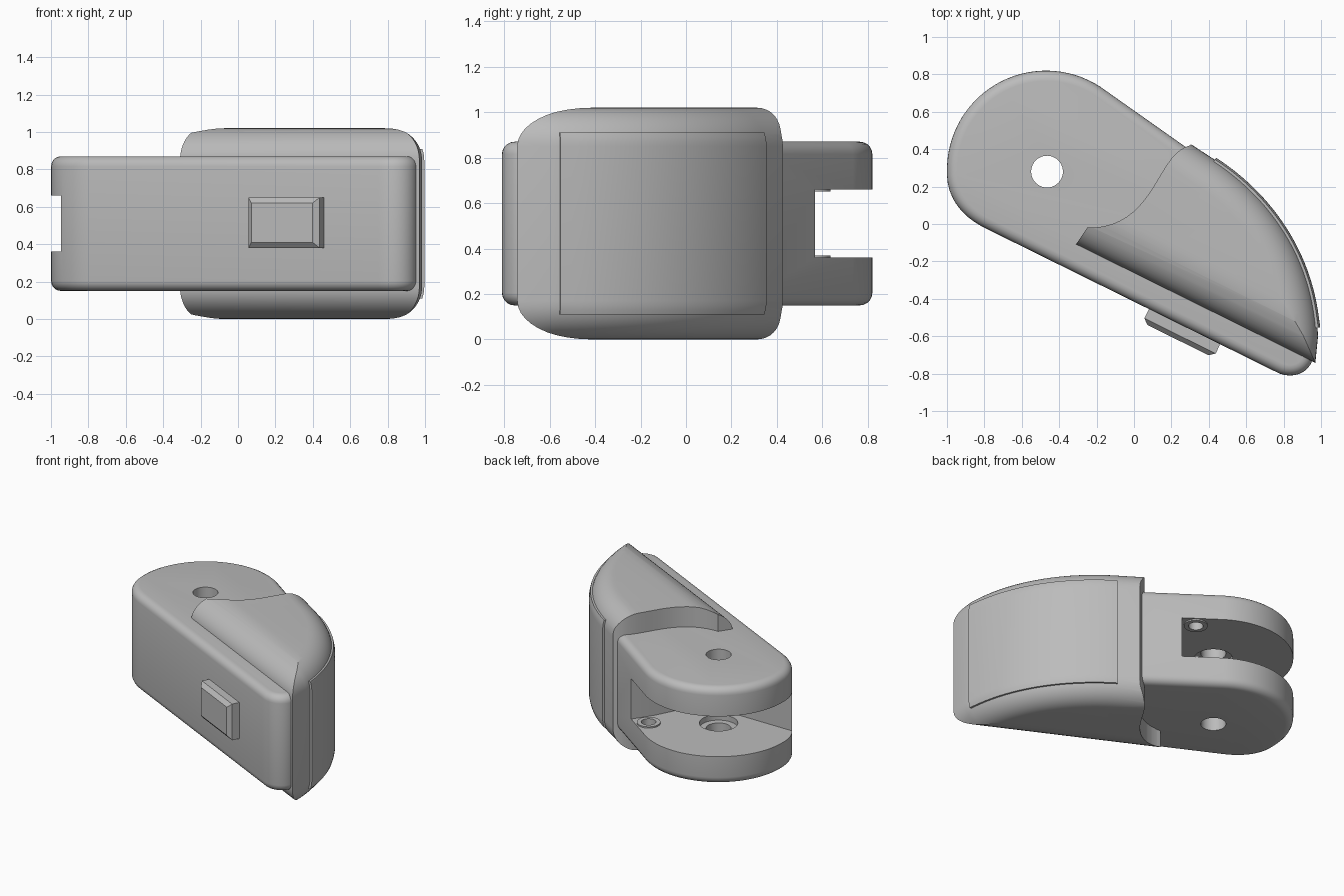
import bpy, bmesh, math
from mathutils import Vector

cube = bpy.data.objects.get("Cube")
if cube:
    bpy.data.objects.remove(cube, do_unlink=True)

grey = bpy.data.materials.new("mid grey")
grey.use_nodes = True
grey.diffuse_color = (0.5, 0.5, 0.5, 1)
grey.node_tree.nodes["Principled BSDF"].inputs["Base Color"].default_value = (0.5, 0.5, 0.5, 1)

ALONG = Vector((0.896, -0.443))    # direction of the straight front wall
OUT = Vector((-0.443, -0.896))     # outward from the front wall
MID = 0.51                         # height of the symmetry plane


def loft(name, layers, bevel=0):
    """Solid through stacked outlines; layers are (z, outline) with equal point counts."""
    bm = bmesh.new()
    rings = [[bm.verts.new((p[0], p[1], z)) for p in pts] for z, pts in layers]
    n = len(rings[0])
    for low, high in zip(rings, rings[1:]):
        for i in range(n):
            j = (i + 1) % n
            bm.faces.new((low[i], low[j], high[j], high[i]))
    bm.faces.new(rings[0][::-1])
    bm.faces.new(rings[-1])
    bmesh.ops.recalc_face_normals(bm, faces=bm.faces)
    if bevel:
        rims = [e for e in bm.edges if abs(e.verts[0].co.z - e.verts[1].co.z) < 1e-5]
        bmesh.ops.bevel(bm, geom=rims, offset=bevel, segments=5, profile=0.5, affect='EDGES')
    mesh = bpy.data.meshes.new(name)
    bm.to_mesh(mesh)
    bm.free()
    obj = bpy.data.objects.new(name, mesh)
    obj.data.materials.append(grey)
    bpy.context.collection.objects.link(obj)
    return obj


def prism(name, pts, z0, z1, bevel=0):
    return loft(name, [(z0, pts), (z1, pts)], bevel)


def activate(obj):
    bpy.ops.object.select_all(action='DESELECT')
    obj.select_set(True)
    bpy.context.view_layer.objects.active = obj


def combine(obj, tool, how):
    mod = obj.modifiers.new(how, 'BOOLEAN')
    mod.object, mod.operation, mod.solver = tool, how, 'EXACT'
    activate(obj)
    bpy.ops.object.modifier_apply(modifier=mod.name)
    bpy.data.objects.remove(tool, do_unlink=True)


def circle(x, y, r, n=40):
    return [(x + r * math.cos(math.tau * i / n), y + r * math.sin(math.tau * i / n)) for i in range(n)]


def bezier(a, b, c, d, n):
    a, b, c, d = map(Vector, (a, b, c, d))
    return [a * (1 - t) ** 3 + b * 3 * t * (1 - t) ** 2 + c * 3 * t * t * (1 - t) + d * t ** 3
            for t in (i / n for i in range(n + 1))]


def offset(pts, dist):
    """Move an open path to its left by dist."""
    out = []
    for i, p in enumerate(pts):
        d = (pts[min(i + 1, len(pts) - 1)] - pts[max(i - 1, 0)]).normalized()
        out.append(p + Vector((-d.y, d.x)) * dist)
    return out


# Curved outer wall shared by the body, shell and panel
sweep = bezier((0.43, 0.34), (0.7, 0.165), (0.96, -0.15), (0.98, -0.6), 28)
wall = [Vector((-0.3, 0.815))] + sweep + [Vector((0.965, -0.75)), Vector((0.93, -0.95))]

# Main body: rounded hinge end, straight front, rounded tip
round_end = [(-0.47 + 0.53 * math.cos(math.radians(a)), 0.29 + 0.53 * math.sin(math.radians(a)))
             for a in range(57, 181, 4)]
lower_end = bezier((-1.0, 0.26), (-0.995, 0.12), (-0.9, 0.03), (-0.8, -0.02), 10)
tip = bezier((0.75, -0.786), (0.84, -0.84), (0.95, -0.8), (0.96, -0.7), 10)
back = offset(sweep, -0.03)[:-2][::-1]
body = prism("hinge_body", round_end + lower_end + tip + back, 0.15, 0.87, 0.055)

# Hinge slot, counterbore and pin hole
slot = [(-1.3, 0.1), (-0.9, 0.1), (-0.5, 0.1), (-0.2, 0.12), (-0.04, 0.43), (0.075, 0.6), (0.3, 1), (-1.3, 1)]
combine(body, prism("slot_cutter", slot, 0.36, 0.66), 'DIFFERENCE')
combine(body, prism("bore_cutter", circle(-0.465, 0.28, 0.13), 0.32, 0.70), 'DIFFERENCE')
combine(body, prism("pin_cutter", circle(-0.465, 0.28, 0.085), -0.1, 1.2), 'DIFFERENCE')

# Raised screw bosses on both inner faces of the slot
bosses = []
for name, z0, z1 in (("lower_screw_boss", 0.33, 0.37), ("upper_screw_boss", 0.65, 0.69)):
    x, y = -0.08, 0.555
    combine(body, prism("screw_cutter", circle(x, y, 0.05), z0 - 0.03, z1 + 0.03), 'DIFFERENCE')
    boss = prism(name, circle(x, y, 0.08), z0, z1)
    combine(boss, prism("screw_cutter", circle(x, y, 0.05), z0 - 0.1, z1 + 0.1), 'DIFFERENCE')
    bosses.append(boss)

# Shell: curved-wall solid crossed with a front-rounded solid
FLAT, RISE, FRONT = 0.34, 0.17, 0.22


def profile(steps=10):
    """(z, fraction inset) pairs from bottom to top of the rounded section."""
    half = [(FLAT + RISE * math.sin(a), 1 - math.cos(a))
            for a in (math.pi / 2 * i / steps for i in range(steps + 1))]
    return [(MID - z, f) for z, f in reversed(half)] + [(MID + z, f) for z, f in half]


shell = loft("cover_shell", [(z, offset(wall, 0.004 - RISE * f) + [Vector((-0.8, -1.3)), Vector((-0.8, 0.8))])
                             for z, f in profile()])
edge = Vector((-0.31, -0.11))
front_layers = []
for z, f in profile():
    a = edge - OUT * FRONT * f
    front_layers.append((z, [a - ALONG, a + ALONG * 2.5, a + ALONG * 2.5 - OUT * 3, a - ALONG - OUT * 3]))
combine(shell, loft("front_rounding", front_layers), 'INTERSECT')

# Scooped end of the shell
scoop = [(-0.37, -0.2), (-0.31, -0.11), (-0.25, -0.02)]
scoop += bezier((-0.22, -0.02), (0.12, 0.0), (0.12, 0.38), (0.3, 0.42), 18)
scoop += [(0.36, 0.5), (0.5, 1.3), (-2, 1.3), (-2, -0.9)]
combine(shell, prism("scoop_cutter", scoop, -0.2, 1.3), 'DIFFERENCE')

# Slightly proud panel on the curved wall
strip = [p for p in sweep if -0.57 < p.y]
strip[-1] = Vector((0.979, -0.555))


def panel_inset(z):
    h = max(0, abs(z - MID) - FLAT) / RISE
    return RISE * (1 - math.sqrt(1 - h * h))


panel = loft("back_panel", [(z, offset(strip, 0.017 - panel_inset(z)) + offset(strip, -0.06)[::-1])
                            for z in (0.11, 0.13, 0.15, 0.17, 0.85, 0.87, 0.89, 0.91)])

# Push button with chamfered face on the front wall
base = Vector((0.08, -0.455))


def button_layer(depth, inset):
    a, b = base + ALONG * inset + OUT * depth, base + ALONG * (0.425 - inset) + OUT * depth
    z0, z1 = 0.38 + inset, 0.65 - inset
    return [(a.x, a.y, z0), (b.x, b.y, z0), (b.x, b.y, z1), (a.x, a.y, z1)]


bm = bmesh.new()
rings = [[bm.verts.new(p) for p in button_layer(*d)] for d in ((-0.04, 0), (0.055, 0), (0.08, 0.03))]
for r, s in zip(rings, rings[1:]):
    for i in range(4):
        bm.faces.new((r[i], r[(i + 1) % 4], s[(i + 1) % 4], s[i]))
bm.faces.new(rings[0])
bm.faces.new(rings[-1])
bmesh.ops.recalc_face_normals(bm, faces=bm.faces)
mesh = bpy.data.meshes.new("push_button")
bm.to_mesh(mesh)
bm.free()
mesh.materials.append(grey)
button = bpy.data.objects.new("push_button", mesh)
bpy.context.collection.objects.link(button)

# Smooth the curved surfaces, keep crisp edges
for obj in [body, shell, panel, button] + bosses:
    activate(obj)
    bpy.ops.object.shade_smooth_by_angle(angle=math.radians(32))
